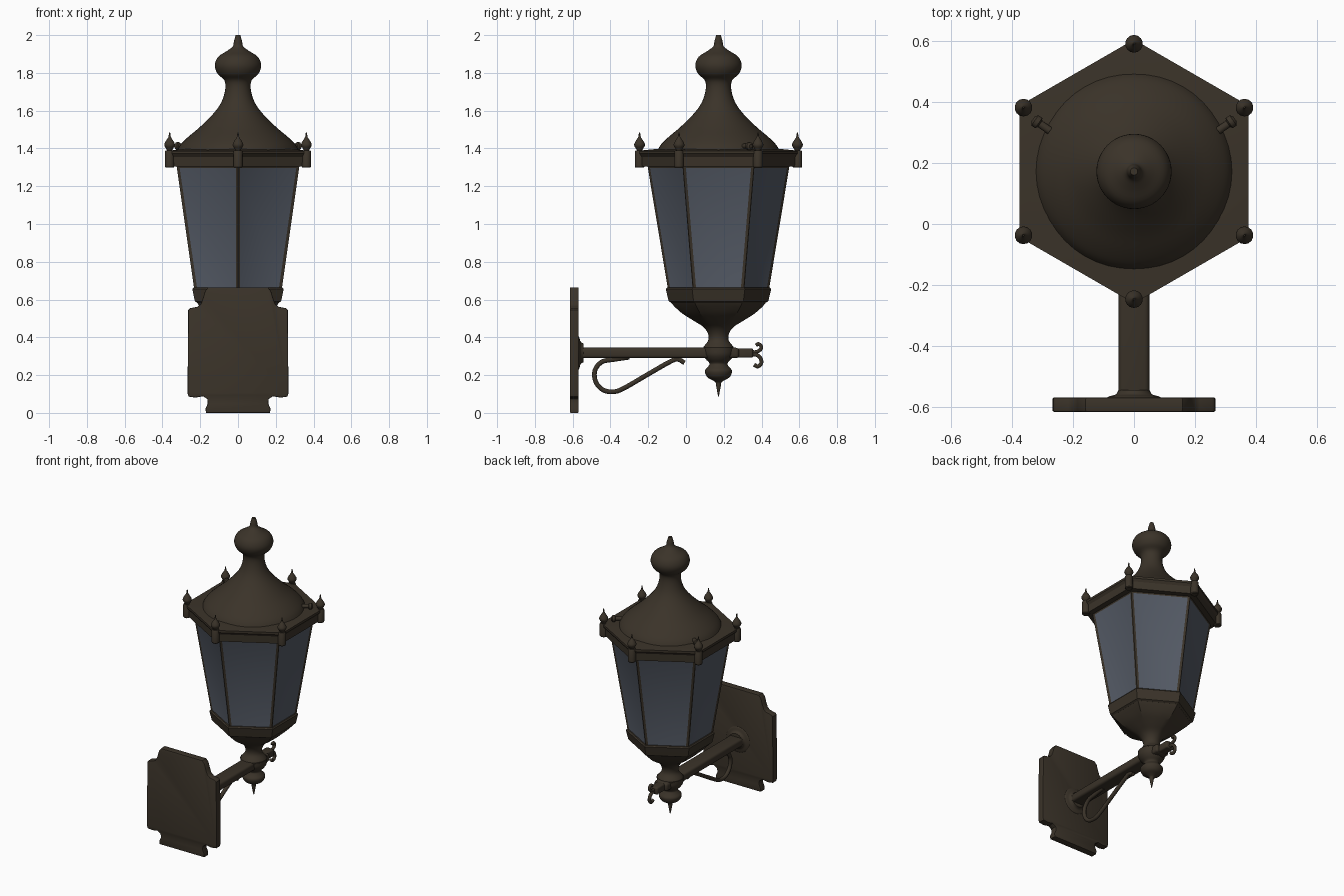
import bpy, bmesh, math
from mathutils import Vector, Matrix

if "Cube" in bpy.data.objects:
    bpy.data.objects.remove(bpy.data.objects["Cube"])

CY = 0.172  # lantern axis, y


def material(name, rgb):
    m = bpy.data.materials.new(name)
    m.diffuse_color = (*rgb, 1)
    m.use_nodes = True
    m.node_tree.nodes["Principled BSDF"].inputs["Base Color"].default_value = m.diffuse_color
    return m


BRONZE = material("dark bronze", (0.043, 0.033, 0.022))
GLASS = material("smoky glass", (0.088, 0.102, 0.13))


def finish(name, bm, angle=35):
    bmesh.ops.recalc_face_normals(bm, faces=bm.faces[:])
    me = bpy.data.meshes.new(name)
    bm.to_mesh(me)
    bm.free()
    ob = bpy.data.objects.new(name, me)
    bpy.context.collection.objects.link(ob)
    me.materials.append(BRONZE)
    bpy.ops.object.select_all(action='DESELECT')
    ob.select_set(True)
    bpy.context.view_layer.objects.active = ob
    bpy.ops.object.shade_smooth_by_angle(angle=math.radians(angle))
    return ob


def loft(bm, profile, n=48, centre=(0, CY), matrix=None):
    """Stack rings of (radius, z[, hexness]); hexness 1 = hexagon, 0 = circle."""
    rings, made = [], []
    for r, z, *h in profile:
        hexness = h[0] if h else 0
        ring = []
        for i in range(n):
            a = 2 * math.pi * i / n
            k = math.cos(math.pi / 6) / math.cos(a % (math.pi / 3) - math.pi / 6)
            rr = r * (1 + hexness * (k - 1))
            ring.append(bm.verts.new((centre[0] + rr * math.sin(a), centre[1] + rr * math.cos(a), z)))
        rings.append(ring)
        made += ring
    for lo, hi in zip(rings, rings[1:]):
        for i in range(n):
            bm.faces.new((lo[i], lo[(i + 1) % n], hi[(i + 1) % n], hi[i]))
    bm.faces.new(rings[0])
    bm.faces.new(rings[-1])
    if matrix:
        bmesh.ops.transform(bm, matrix=matrix, verts=made)


def lathe(name, profile, n=48, angle=35):
    bm = bmesh.new()
    loft(bm, profile, n)
    return finish(name, bm, angle)


def smooth(points, steps=4):
    """Catmull-Rom through profile points."""
    p = [Vector(q) for q in points]
    p = [2 * p[0] - p[1]] + p + [2 * p[-1] - p[-2]]
    out = []
    for a, b, c, d in zip(p, p[1:], p[2:], p[3:]):
        for s in range(steps):
            t = s / steps
            out.append(0.5 * (2 * b + (c - a) * t + (2 * a - 5 * b + 4 * c - d) * t * t
                              + (3 * b - a - 3 * c + d) * t ** 3))
    return [tuple(q) for q in out] + [tuple(p[-2])]


def box(name, lo, hi, bevel):
    bm = bmesh.new()
    bmesh.ops.create_cube(bm, size=1)
    lo, hi = Vector(lo), Vector(hi)
    for v in bm.verts:
        v.co = (lo + hi) / 2 + v.co * (hi - lo)
    bmesh.ops.bevel(bm, geom=bm.edges[:], offset=bevel, segments=3, affect='EDGES', profile=0.5)
    return finish(name, bm)


def rod(name, points, radius):
    """Round bar along a path of (y, z) points."""
    cu = bpy.data.curves.new(name, 'CURVE')
    cu.dimensions = '3D'
    cu.bevel_depth, cu.bevel_resolution, cu.use_fill_caps = radius, 3, True
    sp = cu.splines.new('POLY')
    path = smooth(points, 6)
    sp.points.add(len(path) - 1)
    for pt, (y, z) in zip(sp.points, path):
        pt.co = (0, y, z, 1)
    ob = bpy.data.objects.new(name, cu)
    bpy.context.collection.objects.link(ob)
    cu.materials.append(BRONZE)
    bpy.ops.object.select_all(action='DESELECT')
    ob.select_set(True)
    bpy.context.view_layer.objects.active = ob
    bpy.ops.object.convert(target='MESH')
    bpy.ops.object.shade_smooth_by_angle(angle=math.radians(50))


# domed roof with ball finial
lathe("roof_dome", smooth([(0.325, 1.385), (0.305, 1.42), (0.265, 1.46), (0.2, 1.515), (0.13, 1.585),
                           (0.088, 1.645), (0.068, 1.71), (0.072, 1.76), (0.108, 1.795), (0.123, 1.84),
                           (0.105, 1.885), (0.06, 1.915), (0.028, 1.94), (0.021, 1.97), (0.012, 2.0)]))

# hexagonal eave
lathe("eave", [(0.37, 1.305, 1), (0.415, 1.305, 1), (0.418, 1.355, 1), (0.432, 1.372, 1),
               (0.432, 1.387, 1), (0.33, 1.397, 1)], 6, 20)

# corner posts with little spiked finials
bm = bmesh.new()
spike = smooth([(0.012, 1.385), (0.018, 1.397), (0.029, 1.418), (0.02, 1.44), (0.007, 1.46), (0.003, 1.485)], 3)
for i in range(6):
    a = math.pi * i / 3
    c = (0.418 * math.sin(a), CY + 0.418 * math.cos(a))
    loft(bm, [(0.021, 1.298), (0.025, 1.303), (0.025, 1.383), (0.021, 1.39)], 14, c)
    loft(bm, spike, 14, c)
finish("corner_finials", bm)

# roof thumb screws on the two outward-facing rear corners
bm = bmesh.new()
for s in (-1, 1):
    m = (Matrix.Translation((s * 0.27, 0.30, 1.415)) @ Matrix.Rotation(s * math.pi / 3, 4, 'Z')
         @ Matrix.Rotation(math.pi / 2, 4, 'X') @ Matrix.Scale(-s if s > 0 else 1, 4, (0, 0, 1)))
    d = Vector((s * 0.82, 0.57, 0)).normalized()
    m = Matrix.Translation((s * 0.275, 0.305, 1.412)) @ d.to_track_quat('Z', 'Y').to_matrix().to_4x4()
    loft(bm, [(0.013, 0), (0.013, 0.04), (0.021, 0.045), (0.021, 0.06), (0.01, 0.068)], 14, (0, 0), m)
finish("roof_screws", bm)

# tapering hexagonal lantern body with recessed glass panes
bm = bmesh.new()
loft(bm, [(0.266, 0.645, 1), (0.376, 1.31, 1)], 6)
bmesh.ops.recalc_face_normals(bm, faces=bm.faces[:])
sides = [f for f in bm.faces if len(f.verts) == 4]
bmesh.ops.inset_individual(bm, faces=sides, thickness=0.021, depth=-0.005)
for f in sides:
    f.material_index = 1
body = finish("lantern_body", bm, 20)
body.data.materials.append(GLASS)

# hexagonal collar under the glass
lathe("lower_collar", [(0.25, 0.583, 1), (0.263, 0.59, 1), (0.267, 0.605, 1), (0.279, 0.655, 1),
                       (0.272, 0.663, 1), (0.24, 0.665, 1)], 6, 20)

# bowl blending from hexagon to round neck, then hub and bottom spike
lathe("bowl", smooth([(0.256, 0.592, 1), (0.235, 0.565, 1), (0.19, 0.525, 0.8), (0.13, 0.487, 0.5),
                      (0.08, 0.455, 0.2), (0.056, 0.42, 0), (0.054, 0.385, 0), (0.075, 0.355, 0),
                      (0.085, 0.34, 0)]), 48, 25)
lathe("hub_and_spike", smooth([(0.085, 0.345), (0.082, 0.31), (0.068, 0.285), (0.047, 0.262), (0.055, 0.245),
                               (0.072, 0.222), (0.06, 0.19), (0.03, 0.172), (0.015, 0.16),
                               (0.012, 0.14), (0.002, 0.088)]))

# bracket arm and narrower nose
box("arm", (-0.05, -0.59, 0.29), (0.05, 0.28, 0.345), 0.015)
box("arm_nose", (-0.03, 0.2, 0.292), (0.03, 0.355, 0.342), 0.01)

# flange where the arm meets the wall plate
bm = bmesh.new()
loft(bm, smooth([(0.095, 0), (0.085, 0.012), (0.06, 0.02), (0.05, 0.035)]), 32, (0, 0),
     Matrix.Translation((0, -0.578, 0.3175)) @ Matrix.Rotation(-math.pi / 2, 4, 'X'))
finish("arm_flange", bm)

# scrolled brace and the two end curls
rod("scroll_brace", [(-0.3, 0.295), (-0.38, 0.283), (-0.445, 0.27), (-0.482, 0.225), (-0.478, 0.165),
                     (-0.44, 0.122), (-0.385, 0.112), (-0.33, 0.13), (-0.2, 0.205), (-0.09, 0.268),
                     (-0.045, 0.284), (-0.008, 0.265)], 0.013)
rod("upper_curl", [(0.33, 0.328), (0.365, 0.322), (0.392, 0.333), (0.398, 0.352), (0.384, 0.365),
                   (0.37, 0.357)], 0.01)
rod("lower_curl", [(0.33, 0.305), (0.37, 0.308), (0.394, 0.29), (0.398, 0.262), (0.38, 0.246),
                   (0.36, 0.255)], 0.011)

# wall plate with scooped corners
half = [(0.17, 0.006), (0.172, 0.03), (0.16, 0.055), (0.163, 0.08), (0.185, 0.094), (0.225, 0.087), (0.262, 0.092),
        (0.267, 0.11), (0.264, 0.55), (0.255, 0.56), (0.215, 0.568), (0.197, 0.582), (0.185, 0.615),
        (0.175, 0.65), (0.158, 0.671)]
outline = half + [(-x, z) for x, z in reversed(half)]
bm = bmesh.new()
face = bm.faces.new([bm.verts.new((x, -0.615, z)) for x, z in outline])
ext = bmesh.ops.extrude_face_region(bm, geom=[face], use_keep_orig=True)
bmesh.ops.translate(bm, vec=(0, 0.047, 0), verts=[v for v in ext['geom'] if isinstance(v, bmesh.types.BMVert)])
rims = [e for e in bm.edges if abs(e.verts[0].co.y - e.verts[1].co.y) < 1e-5]
bmesh.ops.bevel(bm, geom=rims, offset=0.005, segments=2, affect='EDGES', profile=0.5)
low = min(v.co.z for v in bm.verts)
bmesh.ops.translate(bm, vec=(0, 0, -low), verts=bm.verts[:])
finish("wall_plate", bm)
